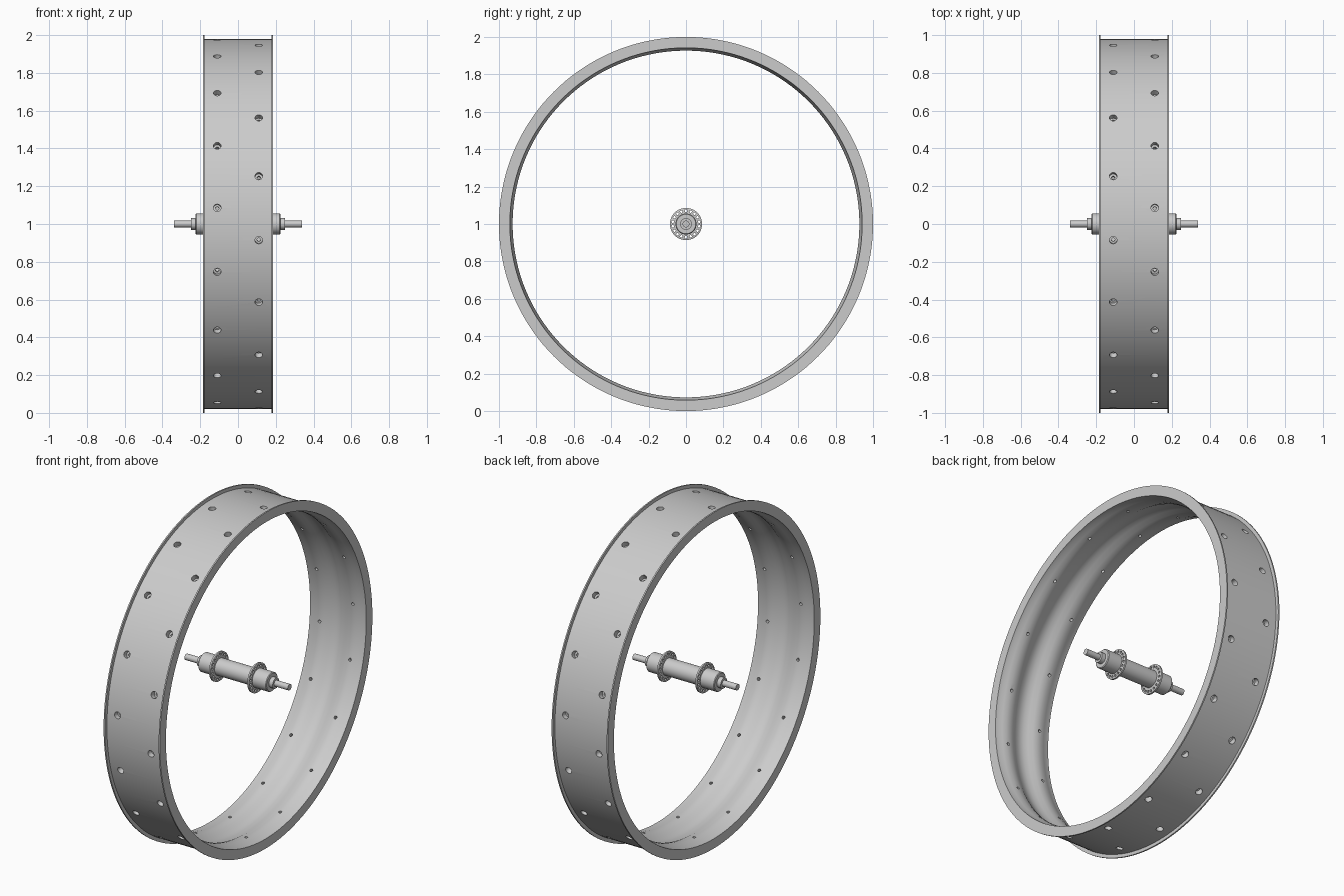
import bpy, bmesh
from math import cos, sin, pi, radians
from mathutils import Matrix, Vector

if "Cube" in bpy.data.objects:
    bpy.data.objects.remove(bpy.data.objects["Cube"], do_unlink=True)

metal = bpy.data.materials.new("grey metal")
metal.use_nodes = True
metal.diffuse_color = (0.6, 0.6, 0.6, 1)
metal.node_tree.nodes["Principled BSDF"].inputs["Base Color"].default_value = (0.6, 0.6, 0.6, 1)

CENTRE = Vector((0, 0, 1))
AXLE = Matrix.Translation(CENTRE) @ Matrix.Rotation(pi / 2, 4, 'Y')


def lathe(bm, profile, seg, matrix, ring=False):
    """Revolve (height, radius) points; ring closes the section, otherwise ends are capped."""
    loops = [[bm.verts.new(matrix @ Vector((r * cos(2 * pi * i / seg), r * sin(2 * pi * i / seg), h)))
              for i in range(seg)] for h, r in profile]
    pairs = list(zip(loops, loops[1:]))
    if ring:
        pairs.append((loops[-1], loops[0]))
    else:
        bm.faces.new(loops[0])
        bm.faces.new(loops[-1])
    for a, b in pairs:
        for i in range(seg):
            j = (i + 1) % seg
            bm.faces.new((a[i], a[j], b[j], b[i]))


def make_object(name, bm):
    bmesh.ops.recalc_face_normals(bm, faces=bm.faces)
    mesh = bpy.data.meshes.new(name)
    bm.to_mesh(mesh)
    bm.free()
    mesh.materials.append(metal)
    obj = bpy.data.objects.new(name, mesh)
    bpy.context.collection.objects.link(obj)
    return obj


def drill_and_smooth(obj, cutter):
    cutter.hide_render = True
    mod = obj.modifiers.new("holes", 'BOOLEAN')
    mod.operation = 'DIFFERENCE'
    mod.solver = 'EXACT'
    mod.object = cutter
    bpy.ops.object.select_all(action='DESELECT')
    bpy.context.view_layer.objects.active = obj
    obj.select_set(True)
    bpy.ops.object.modifier_apply(modifier=mod.name)
    bpy.data.objects.remove(cutter, do_unlink=True)
    bpy.ops.object.shade_smooth_by_angle(angle=radians(35))


def mirrored(half):
    """Mirror a half section that runs from the outer end towards the middle."""
    return half + [(-h, r) for h, r in reversed(half) if h > 0]


# Rim: flat barrel, thin side flanges and a double-humped inner wall
inner = mirrored([(0.185, 0.942), (0.165, 0.94), (0.145, 0.933), (0.12, 0.927), (0.095, 0.927),
                  (0.07, 0.933), (0.045, 0.945), (0.02, 0.953), (0, 0.955)])
barrel = [(-0.185, 1), (-0.177, 1), (-0.177, 0.98), (0.177, 0.98), (0.177, 1), (0.185, 1)]
bm = bmesh.new()
lathe(bm, inner + barrel, 144, AXLE, ring=True)
rim = make_object("rim", bm)

# Spoke holes: two staggered rows, wide outside and narrow inside
bm = bmesh.new()
for x, start in ((-0.11, 5), (0.11, 15)):
    for k in range(18):
        a = radians(start + 20 * k)
        turn = Vector((0, -cos(a), sin(a))).to_track_quat('Z', 'Y').to_matrix().to_4x4()
        lathe(bm, [(0.9, 0.009), (0.948, 0.009), (0.948, 0.02), (1.02, 0.02)], 16,
              Matrix.Translation(CENTRE + Vector((x, 0, 0))) @ turn)
drill_and_smooth(rim, make_object("rim_cutter", bm))

# Hub: axle, lock nuts, end caps, spoke flanges and central tube
half = [(0.34, 0.018), (0.25, 0.018), (0.25, 0.031), (0.225, 0.031), (0.225, 0.052), (0.221, 0.056),
        (0.133, 0.056), (0.133, 0.083), (0.131, 0.086), (0.121, 0.086), (0.119, 0.083), (0.119, 0.05)]
bm = bmesh.new()
lathe(bm, mirrored(half), 64, AXLE)
hub = make_object("hub", bm)

# Holes around both hub flanges
bm = bmesh.new()
for side in (-1, 1):
    for k in range(18):
        a = 2 * pi * k / 18
        at = Matrix.Translation((0.071 * cos(a), 0.071 * sin(a), side * 0.126))
        lathe(bm, [(-0.02, 0.007), (0.02, 0.007)], 12, AXLE @ at)
drill_and_smooth(hub, make_object("hub_cutter", bm))
